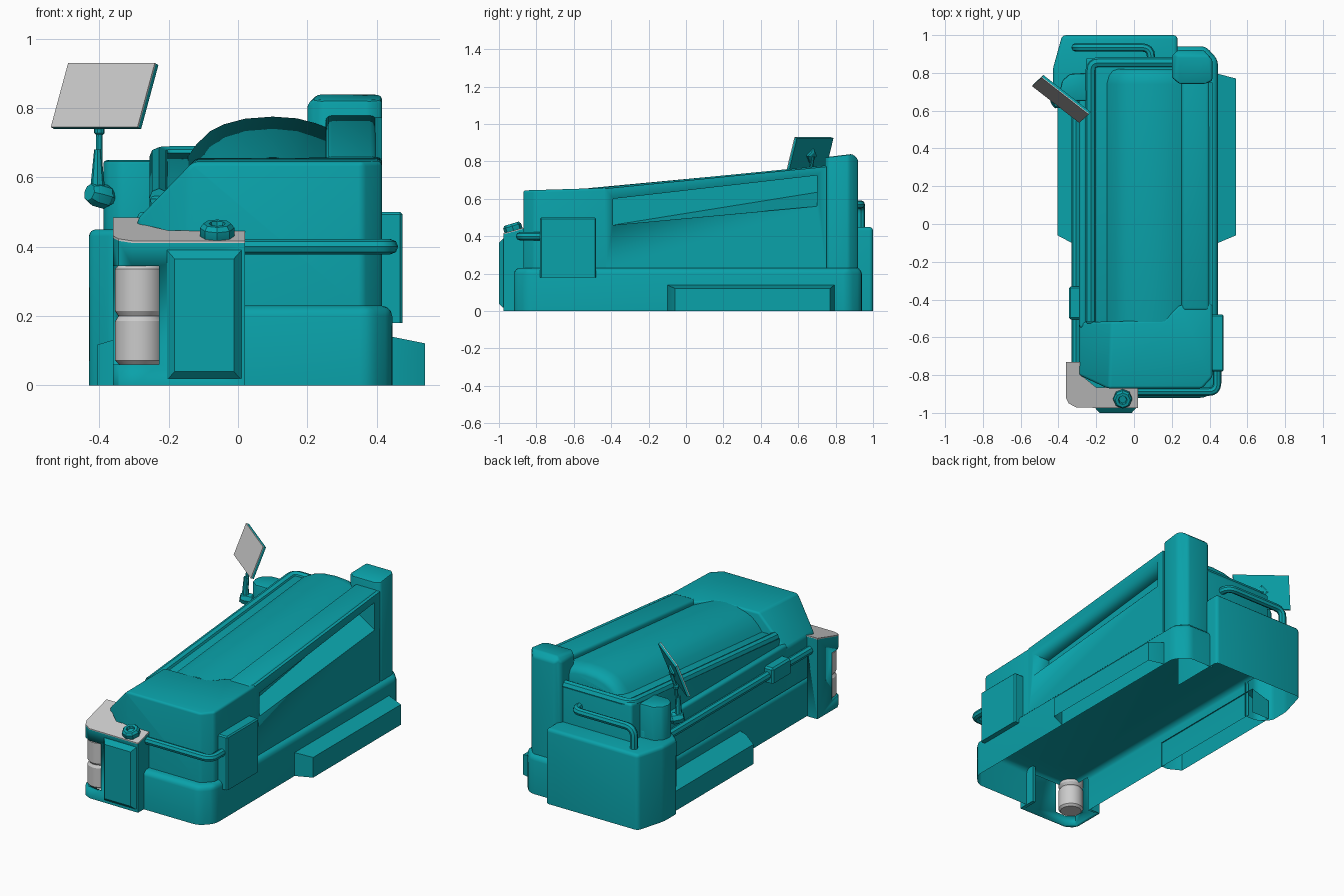
import bpy, bmesh
from math import radians, cos, sin, pi
from mathutils import Vector

if "Cube" in bpy.data.objects:
    bpy.data.objects.remove(bpy.data.objects["Cube"])

def material(name, rgb):
    m = bpy.data.materials.new(name)
    m.diffuse_color = (*rgb, 1)
    m.use_nodes = True
    m.node_tree.nodes["Principled BSDF"].inputs["Base Color"].default_value = m.diffuse_color
    return m

TEAL = material("teal_paint", (0.003, 0.36, 0.40))

def finish(bm, name, mat=TEAL):
    bmesh.ops.recalc_face_normals(bm, faces=bm.faces)
    me = bpy.data.meshes.new(name)
    bm.to_mesh(me)
    bm.free()
    ob = bpy.data.objects.new(name, me)
    bpy.context.collection.objects.link(ob)
    if mat:
        me.materials.append(mat)
    smooth(ob)
    return ob

def smooth(ob):
    bpy.ops.object.select_all(action='DESELECT')
    bpy.context.view_layer.objects.active = ob
    ob.select_set(True)
    bpy.ops.object.shade_smooth_by_angle(angle=radians(32))

def prism(name, pts, lo, hi, axis='z', bevel=0, seg=3, opened=False, cuts=(), gone=None, mat=TEAL):
    """Extrude a 2D profile, trim by planes, round edges, drop unwanted faces."""
    put = {'x': lambda a, b, h: (h, a, b), 'y': lambda a, b, h: (a, h, b),
           'z': lambda a, b, h: (a, b, h)}[axis]
    bm = bmesh.new()
    n = len(pts)
    v = [[bm.verts.new(put(a, b, h)) for a, b in pts] for h in (lo, hi)]
    bm.faces.new(v[0])
    bm.faces.new(v[1])
    for i in range(n):
        j = (i + 1) % n
        bm.faces.new((v[0][i], v[0][j], v[1][j], v[1][i]))
    bmesh.ops.recalc_face_normals(bm, faces=bm.faces)
    for co, no in cuts:
        r = bmesh.ops.bisect_plane(bm, geom=bm.verts[:] + bm.edges[:] + bm.faces[:],
                                   plane_co=co, plane_no=no, clear_outer=True)
        rim = [e for e in r['geom_cut'] if isinstance(e, bmesh.types.BMEdge)]
        bmesh.ops.contextual_create(bm, geom=rim)
    zmin = min(w.co.z for w in bm.verts)
    if bevel:
        es = [e for e in bm.edges if not all(w.co.z < zmin + 1e-4 for w in e.verts)
              and e.calc_face_angle(0) > .02]
        bmesh.ops.bevel(bm, geom=es, offset=bevel, segments=seg, profile=0.5,
                        affect='EDGES', clamp_overlap=True)
    drop = [f for f in bm.faces if (opened and all(w.co.z < zmin + 1e-4 for w in f.verts))
            or (gone and abs(f.normal.z) < .5 and gone(f.calc_center_median()))]
    bmesh.ops.delete(bm, geom=drop, context='FACES')
    return finish(bm, name, mat)

def box(name, x, y, z, **kw):
    return prism(name, [(x[0], y[0]), (x[1], y[0]), (x[1], y[1]), (x[0], y[1])], *z, **kw)

def subtract(ob, cutter):
    m = ob.modifiers.new("cut", 'BOOLEAN')
    m.operation, m.solver, m.object = 'DIFFERENCE', 'EXACT', cutter
    bpy.ops.object.select_all(action='DESELECT')
    bpy.context.view_layer.objects.active = ob
    ob.select_set(True)
    ob.modifiers.move(len(ob.modifiers) - 1, 0)
    bpy.ops.object.modifier_apply(modifier=m.name)
    bpy.data.objects.remove(cutter)

def tube(name, pts, r, fillet=0.05):
    pts = [Vector(p) for p in pts]
    path = [pts[0]]
    for a, b, c in zip(pts, pts[1:], pts[2:]):
        p, q = b + (a - b).normalized() * fillet, b + (c - b).normalized() * fillet
        path += [p * (1 - t) ** 2 + b * 2 * t * (1 - t) + q * t * t for t in (0, .25, .5, .75, 1)]
    path.append(pts[-1])
    cu = bpy.data.curves.new(name, 'CURVE')
    cu.dimensions, cu.bevel_depth, cu.bevel_resolution, cu.use_fill_caps = '3D', r, 2, True
    s = cu.splines.new('POLY')
    s.points.add(len(path) - 1)
    for pt, co in zip(s.points, path):
        pt.co = (*co, 1)
    ob = bpy.data.objects.new(name, cu)
    bpy.context.collection.objects.link(ob)
    cu.materials.append(TEAL)
    bpy.ops.object.select_all(action='DESELECT')
    bpy.context.view_layer.objects.active = ob
    ob.select_set(True)
    bpy.ops.object.convert(target='MESH')
    smooth(bpy.context.object)

def lathe(name, profile, loc, n=24, direction=(0, 0, 1), mat=TEAL):
    """Rings of (radius, height) about a direction."""
    bm = bmesh.new()
    rings = [[bm.verts.new((r * cos(2 * pi * i / n), r * sin(2 * pi * i / n), h))
              for i in range(n)] for r, h in profile]
    for a, b in zip(rings, rings[1:]):
        for i in range(n):
            bm.faces.new((a[i], a[(i + 1) % n], b[(i + 1) % n], b[i]))
    bm.faces.new(rings[0])
    bm.faces.new(rings[-1])
    ob = finish(bm, name, mat)
    ob.location = loc
    ob.rotation_euler = Vector(direction).to_track_quat('Z', 'Y').to_euler()

# Lower hull, open towards the lamp pod and the rear tank, and side skirts
prism("lower_hull", [(-.29, -.92), (0, -.92), (.38, -.92), (.445, -.85), (.445, .87), (.38, .94), (.21, .94),
                     (-.29, .94), (-.29, .66), (-.29, -.75)], 0, .23, bevel=.03, opened=True,
      gone=lambda c: (c.x < .01 and c.y < -.76) or (c.x < .2 and c.y > .67))
prism("right_skirt", [(.44, -.10), (.445, -.10), (.54, -.06), (.54, .77), (.445, .795), (.44, .795)],
      0, .15, opened=True, cuts=[((.445, 0, .14), (.2, 0, 1))], gone=lambda c: c.x < .441)
prism("left_skirt", [(-.285, -.10), (-.33, -.10), (-.405, -.06), (-.405, .70), (-.285, .70)],
      0, .16, opened=True, cuts=[((-.33, 0, .14), (-.3, 0, 1))], gone=lambda c: c.x > -.286)

# Main body with sloping top, and front hood with cut left edge
prism("main_body", [(-.53, .23), (.88, .23), (.88, .675), (-.53, .545)], -.255, .27, axis='x', bevel=.015,
      opened=True, gone=lambda c: c.x > .26 or c.y < -.52)
prism("hood", [(-.29, -.52), (-.29, -.80), (-.14, -.87), (.36, -.87), (.415, -.81),
               (.415, -.42), (.24, -.43), (.16, -.51)], .23, .68, bevel=.015, opened=True,
      cuts=[((0, -.87, .645), (0, -.03, 1)), ((-.29, 0, .48), (-.165, 0, .16))])
box("left_wall", (-.29, -.25), (-.55, .8), (.23, .5), bevel=.015, opened=True, gone=lambda c: c.x > -.251)

# Right wall with a long tapering recess and a rounded top rail
wall = prism("right_wall", [(-.43, .23), (.75, .23), (.75, .772), (-.43, .655)], .26, .415, axis='x')
cutter = prism("recess_cutter", [(-.39, .46), (.70, .56), (.70, .725), (-.39, .60)], .30, .416, axis='x')
for v in cutter.data.vertices:
    if v.co.x < .35 and v.co.y > 0 and v.co.z < .6:
        v.co.z = .635
subtract(wall, cutter)
prism("right_top_rail", [(-.46, .61), (.76, .735), (.76, .78), (-.46, .66)], .252, .40, axis='x', bevel=.018)

# Rear right pillar
prism("rear_pillar", [(.24, .742), (.38, .742), (.415, .76), (.415, .87), (.37, .92), (.23, .92), (.2, .89), (.2, .775)],
      .23, .86, bevel=.01, seg=2, opened=True, cuts=[((0, .74, .822), (0, -.12, 1)), ((.22, 0, .83), (-.7, 0, .7)),
                                                    ((0, .9, .83), (0, .7, .7))])

# Arched engine cover, lofted along the slope
arch = [(-.145, -.13), (-.145, -.115), (-.12, -.08), (-.08, -.042), (-.04, -.022), (.02, -.006),
        (.10, 0), (.17, -.005), (.22, -.018), (.265, -.035), (.265, -.13)]
bm = bmesh.new()
rows = [[bm.verts.new((.06 + (x - .06) * s, y, .706 + .0935 * y + z - (d if z > -.12 else 0))) for x, z in arch]
        for y, s, d in ((-.52, 1, 0), (.74, 1, 0), (.785, .985, .012), (.81, .95, .03), (.82, .9, .05))]
for a, b in zip(rows, rows[1:]):
    for i in range(len(arch) - 1):
        bm.faces.new((a[i], a[i + 1], b[i + 1], b[i]))
bm.faces.new(rows[-1])
finish(bm, "engine_cover")

# Frame rail along left top edge and across the rear
tube("top_frame_rail", [(-.228, -.515, .54), (-.228, .855, .662), (.24, .855, .662)], .028, .04)

# Rear tank, its handrail and the round stack
prism("rear_tank", [(-.36, .64), (-.28, .64), (.23, .64), (.23, 1), (-.38, 1), (-.43, .82), (-.43, .70)],
      0, .45, bevel=.02, opened=True, gone=lambda c: c.y < .66 and c.x > -.28)
tube("rear_handrail", [(.09, .86, .57), (.09, .935, .57), (-.31, .935, .57), (-.31, .935, .42)], .022)
prism("stack", [(-.24, .65), (-.34, .65), (-.38, .68), (-.39, .72), (-.38, .76), (-.34, .795), (-.24, .80)],
      .44, .65, bevel=.012, seg=2, opened=True)

# Left and front rails, side boxes
tube("left_rail", [(-.307, -.74, .40), (-.307, .66, .40)], .024)
box("left_rail_box", (-.345, -.25), (-.505, -.33), (.36, .45), bevel=.01, seg=1)
tube("front_rail", [(.01, -.888, .40), (.44, -.888, .40), (.44, -.76, .40)], .022, .045)
box("right_toolbox", (.40, .475), (-.78, -.48), (.18, .50), bevel=.007, seg=1)

# Hollow lamp pod on the front left corner, open to the hull, with a thin grey sloping cap
outline = [(-.36, -.73), (-.36, -.92), (-.345, -.95), (-.305, -.972), (.02, -.975),
           (.02, -.865), (-.20, -.865), (-.28, -.80), (-.28, -.73)]
slope = (0, -.28, 1)
pod = prism("lamp_pod", outline, 0, .55, cuts=[((0, -.975, .41), slope)])
subtract(pod, prism("pod_cavity", [(-.34, -.745), (-.34, -.92), (-.295, -.955), (0, -.955), (0, -.70),
                                   (-.295, -.70), (-.295, -.745)], -.1, .385))
subtract(pod, box("lamp_opening", (-.5, -.228), (-1.1, -.87), (.06, .345)))
prism("pod_cap", outline, .38, .55, mat=None,
      cuts=[((0, -.975, .416), slope), ((0, -.975, .408), (0, .28, -1))])
prism("front_panel", [(-.205, -.97), (.01, -.97), (.01, -.975), (-.012, -1), (-.183, -1), (-.205, -.975)],
      .02, .39, cuts=[((0, -1, .365), (0, -.7, .7)), ((0, -1, .04), (0, -.7, -.7))])

# Twin lamps
lathe("lower_lamp", [(.058, .06), (.07, .072), (.07, .185), (.06, .20)], (-.285, -.895, 0), mat=None)
lathe("upper_lamp", [(.06, .20), (.07, .215), (.07, .335), (.06, .348)], (-.285, -.895, 0), mat=None)

# Filler cap with a hollow centre
lathe("filler_cap", [(.04, -.03), (.05, -.015), (.05, .015), (.04, .028), (.024, .028), (.02, .012)],
      (-.06, -.925, .44), n=8, direction=(0, -.3, 1))

# Tilted mirror: teal shell, grey glass, bracket and arm
u, w = Vector((.25, -.195, 0)), Vector((.05, .045, .185))
back = w.cross(u).normalized()
if back.y < 0:
    back.negate()
corner = Vector((-.54, .73, .745))
for name, off, thick, mat in (("mirror_shell", .005, .013, TEAL), ("mirror_glass", 0, .005, None)):
    bm = bmesh.new()
    a = [[bm.verts.new(corner + p + back * d) for p in (Vector(), u, u + w, w)] for d in (off, off + thick)]
    bm.faces.new(a[0])
    bm.faces.new(a[1])
    for i in range(4):
        bm.faces.new((a[0][i], a[0][(i + 1) % 4], a[1][(i + 1) % 4], a[1][i]))
    finish(bm, name, mat)
mid = corner + (u + w) / 2 + back * .012
lathe("mirror_bracket", [(.04, 0), (.04, .015), (.025, .022)], mid, n=4, direction=back)
tube("mirror_arm", [mid + back * .02, (-.40, .665, .735), (-.40, .65, .56)], .01, .02)
lathe("arm_joint", [(.006, -.016), (.015, -.007), (.015, .007), (.006, .016)], (-.40, .665, .735), n=10)
lathe("arm_base", [(.02, -.05), (.035, -.03), (.035, .01), (.025, .03)], (-.405, .65, .55), n=8, direction=(-.7, -.5, .2))
lathe("arm_collar", [(.022, 0), (.01, .12)], (-.405, .65, .56), n=8)
